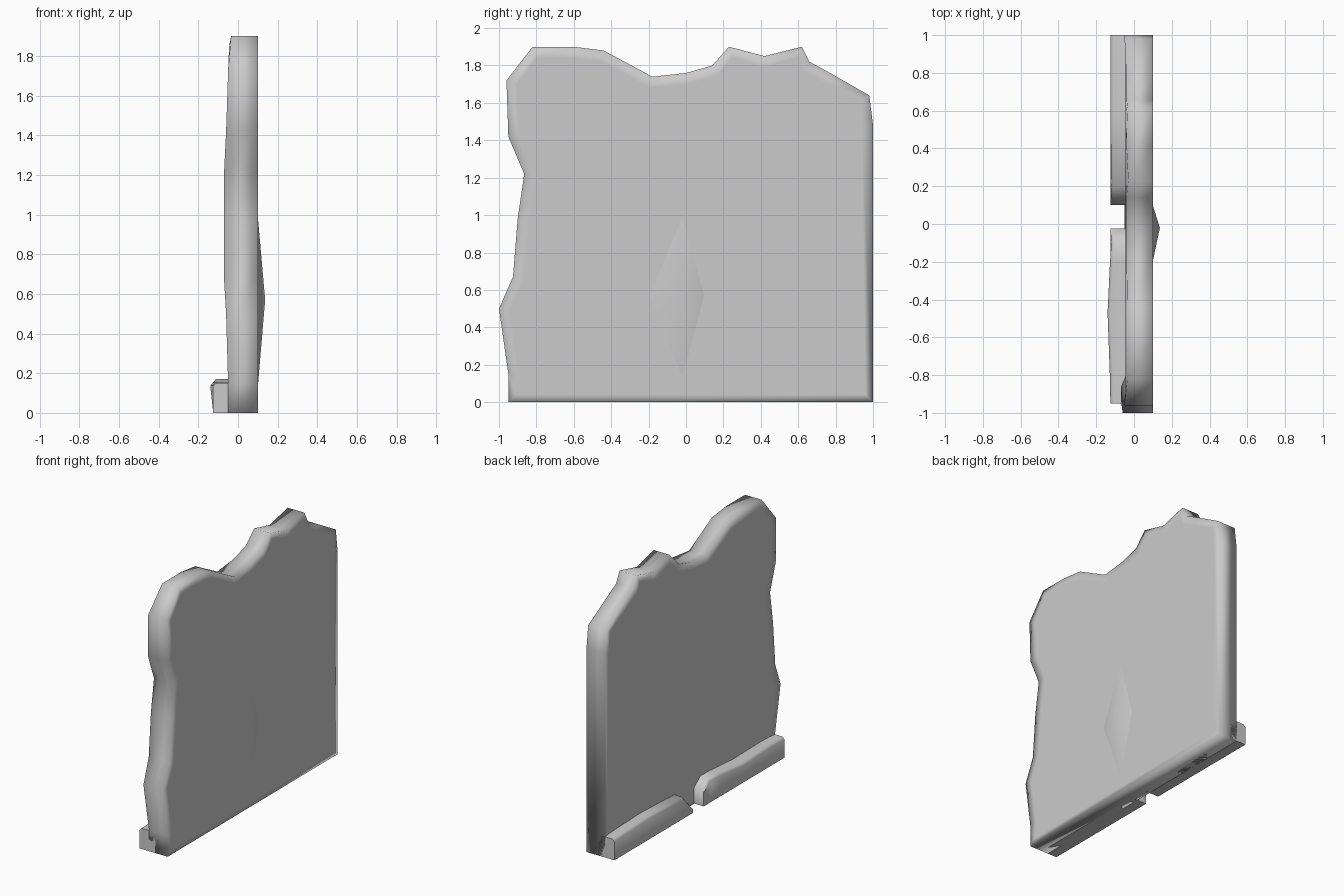
import bpy, bmesh

if "Cube" in bpy.data.objects:
    bpy.data.objects.remove(bpy.data.objects["Cube"])


def finish(bm, name, angle=None):
    bmesh.ops.recalc_face_normals(bm, faces=bm.faces)
    mesh = bpy.data.meshes.new(name)
    bm.to_mesh(mesh)
    bm.free()
    obj = bpy.data.objects.new(name, mesh)
    bpy.context.collection.objects.link(obj)
    bpy.ops.object.select_all(action='DESELECT')
    obj.select_set(True)
    bpy.context.view_layer.objects.active = obj
    if angle is None:
        bpy.ops.object.shade_smooth()
    else:
        bpy.ops.object.shade_smooth_by_angle(angle=angle)
    return obj


# Broken wall slab: outline as (y, z, x of the back rim)
outline = [
    (-0.95, 0, -0.05), (-0.95, 0.15, -0.05), (-1, 0.5, -0.06), (-0.925, 0.67, -0.07),
    (-0.9, 0.98, -0.07), (-0.865, 1.22, -0.07), (-0.95, 1.42, -0.06), (-0.96, 1.72, -0.05),
    (-0.82, 1.9, -0.035), (-0.6, 1.9, -0.035), (-0.44, 1.88, -0.035), (-0.18, 1.74, -0.04),
    (0, 1.76, -0.04), (0.14, 1.8, -0.04), (0.23, 1.9, -0.03), (0.42, 1.85, -0.04),
    (0.62, 1.9, -0.035), (0.66, 1.82, -0.04), (0.77, 1.76, -0.04), (0.98, 1.64, -0.05),
    (1, 1.48, -0.05), (1, 0, -0.05)]
bm = bmesh.new()
back = [bm.verts.new((x, y, z)) for y, z, x in outline]
front = [bm.verts.new((0.1, y, z)) for y, z, x in outline]
n = len(outline)
for i in range(n):
    j = (i + 1) % n
    bm.faces.new((back[i], back[j], front[j], front[i]))
caps = [bm.faces.new(back), bm.faces.new(front[::-1])]
bmesh.ops.recalc_face_normals(bm, faces=bm.faces)
bmesh.ops.inset_region(bm, faces=caps, thickness=0.06)
# Level the inner faces behind the uneven rim
for face, x in zip(caps, (-0.045, 0.1)):
    for v in face.verts:
        v.co.x = x
finish(bm, "wall_slab")

# Shallow bulge on the outer wall face
bm = bmesh.new()
base = [bm.verts.new((0.099, y, z)) for y, z in
        ((-0.2, 0.57), (-0.02, 0.12), (0.1, 0.57), (-0.02, 1.0))]
peak = bm.verts.new((0.137, -0.02, 0.57))
for i in range(4):
    bm.faces.new((base[i], base[(i + 1) % 4], peak))
finish(bm, "wall_bulge", 0.9)


# Broken skirting pieces lofted along y: (y, outer top x, top z)
def skirting(name, stations):
    bm = bmesh.new()
    rings = []
    for y, x, z in stations:
        pts = ((0, 0), (-0.125, 0), (x, z * 0.9), (x + 0.015, z), (0, z))
        rings.append([bm.verts.new((px, y, pz)) for px, pz in pts])
    for a, b in zip(rings, rings[1:]):
        for i in range(5):
            j = (i + 1) % 5
            bm.faces.new((a[i], a[j], b[j], b[i]))
    bm.faces.new(rings[0])
    bm.faces.new(rings[-1])
    finish(bm, name, 0.9)


skirting("skirting_left", [(-0.95, -0.125, 0.15), (-0.8, -0.128, 0.155), (-0.47, -0.14, 0.15),
                           (-0.2, -0.127, 0.17), (-0.1, -0.12, 0.17), (-0.025, -0.125, 0.11)])
skirting("skirting_right", [(0.1, -0.125, 0.03), (0.2, -0.12, 0.15), (0.6, -0.125, 0.165),
                            (1, -0.125, 0.15)])
